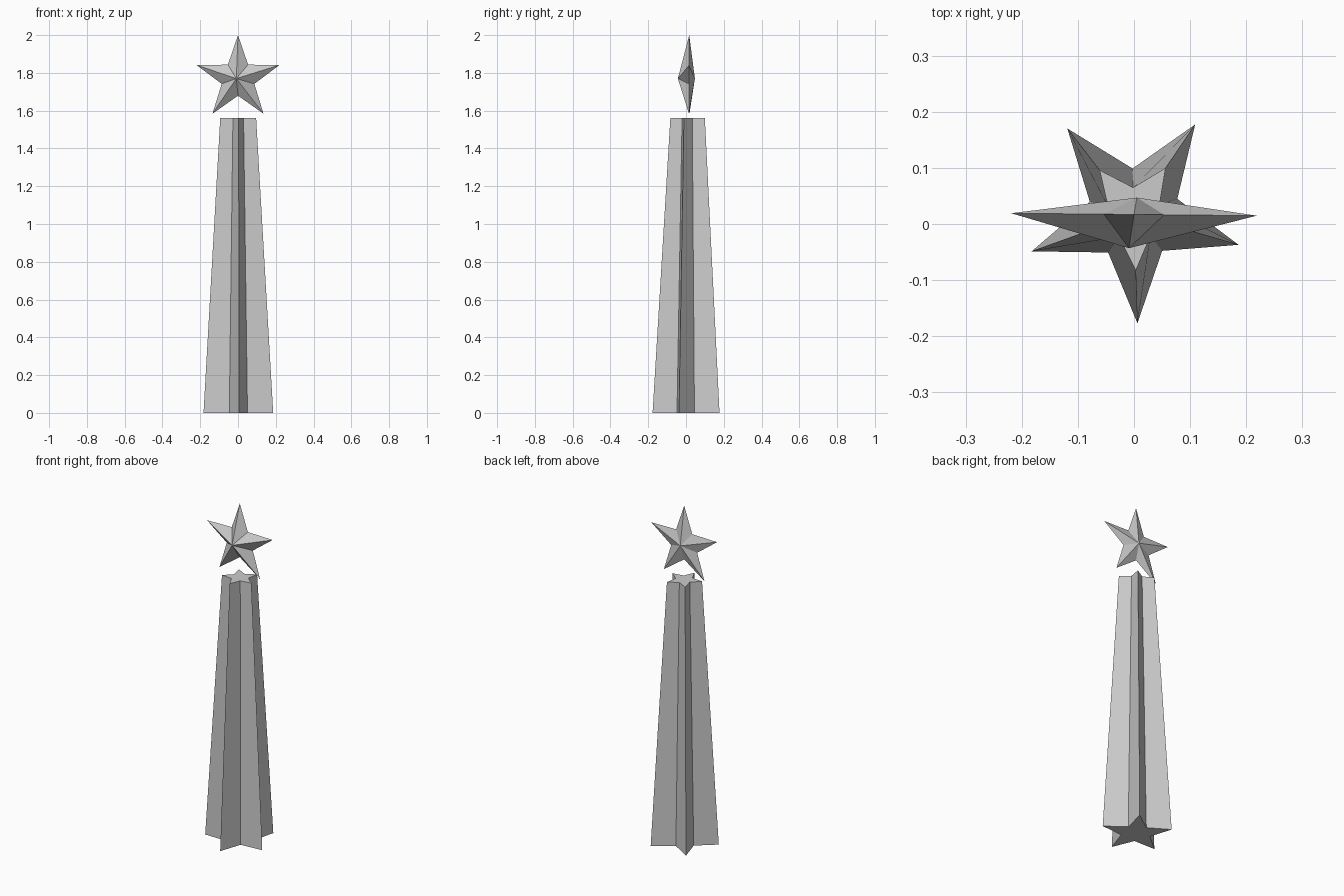
import bpy, bmesh, math

if "Cube" in bpy.data.objects:
    bpy.data.objects.remove(bpy.data.objects["Cube"])

grey = bpy.data.materials.new("light_grey")
grey.diffuse_color = (0.6, 0.6, 0.6, 1)
grey.use_nodes = True
grey.node_tree.nodes["Principled BSDF"].inputs["Base Color"].default_value = grey.diffuse_color


def star_points(outer, inner, start):
    """Ten 2D points of a five-pointed star, the first tip at angle start (degrees)."""
    pts = []
    for i in range(10):
        a = math.radians(start + 36 * i)
        r = inner if i % 2 else outer
        pts.append((r * math.cos(a), r * math.sin(a)))
    return pts


def finish(bm, name):
    bmesh.ops.recalc_face_normals(bm, faces=bm.faces[:])
    mesh = bpy.data.meshes.new(name)
    bm.to_mesh(mesh)
    bm.free()
    mesh.materials.append(grey)
    obj = bpy.data.objects.new(name, mesh)
    bpy.context.collection.objects.link(obj)


CY = 0.017  # shared depth centre of column and star

# Tapered column with a star cross-section, one tip facing the front
bm = bmesh.new()
rings = []
for outer, inner, z in ((0.194, 0.082, 0), (0.1, 0.048, 1.56)):
    rings.append([bm.verts.new((x, y + CY, z))
                  for x, y in star_points(outer, inner, -88.2)])
low, high = rings
for i in range(10):
    j = (i + 1) % 10
    bm.faces.new((low[i], low[j], high[j], high[i]))
bm.faces.new(low[::-1])
bm.faces.new(high)
finish(bm, "star_column")

# Faceted star floating above the column, raised to a point front and back
bm = bmesh.new()
CZ = 1.77
rim = [bm.verts.new((x, CY - 0.01 * x, CZ + z))
       for x, z in star_points(0.23, 0.091, 90)]
for apex in ((-0.009, -0.043, CZ), (0.005, 0.047, CZ)):
    tip = bm.verts.new(apex)
    for i in range(10):
        bm.faces.new((rim[i], rim[(i + 1) % 10], tip))
finish(bm, "top_star")
